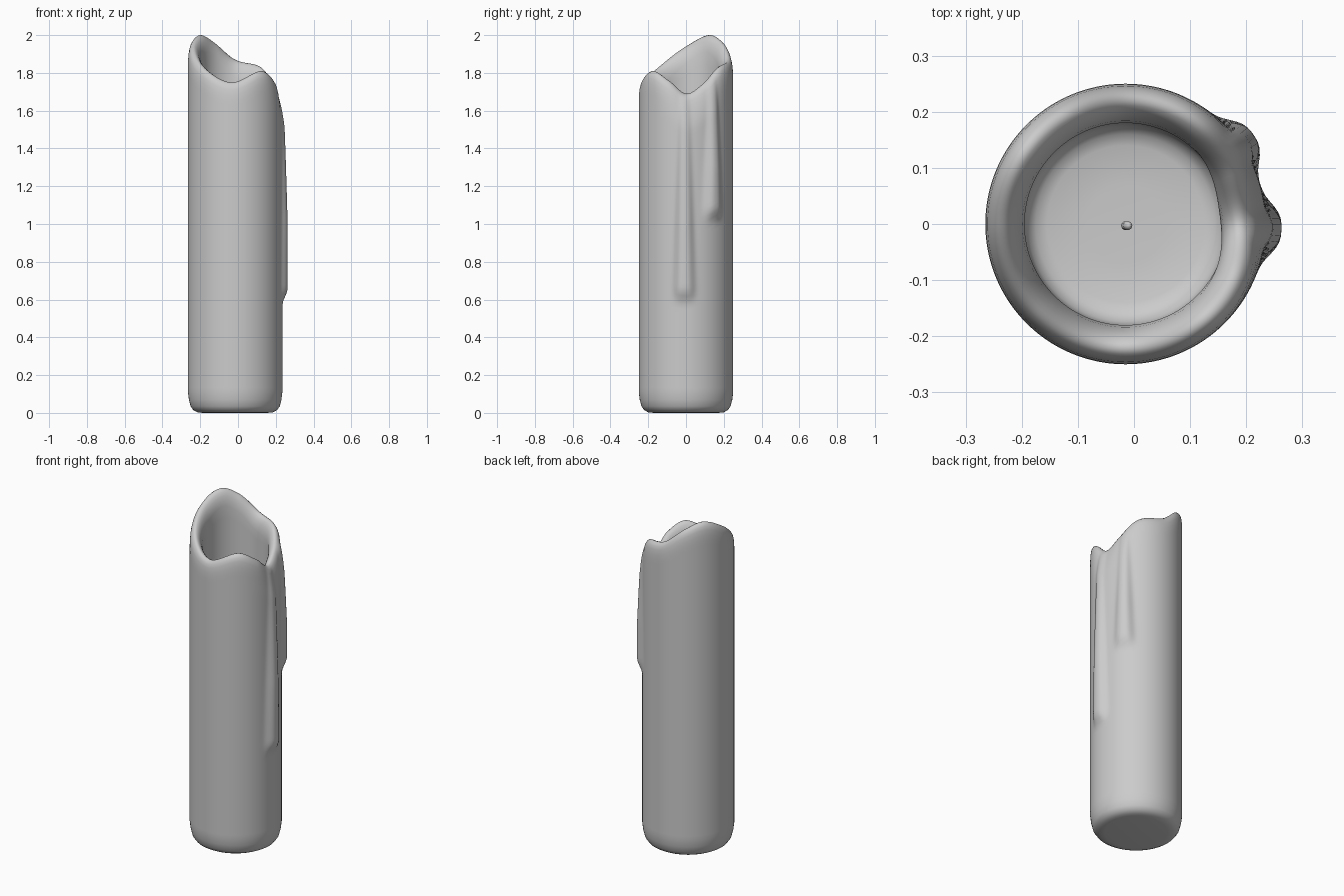
import bpy, bmesh
from math import sin, cos, pi, radians, degrees, exp

old = bpy.data.objects.get("Cube")
if old:
    bpy.data.objects.remove(old)

SEGS = 160
CX = -0.015          # body axis, shifted so the drips stay inside the bounds
R = 0.25
FLOOR = 1.5

# Wavy rim: (angle in degrees, height)
RIM = [(0, 1.69), (25, 1.74), (52, 1.83), (90, 1.87), (120, 1.96), (147, 2.0),
       (180, 1.94), (225, 1.82), (265, 1.75), (308, 1.81), (335, 1.76)]

# Wax drips: (angle, lower end, upper end)
DRIPS = [(-2, 0.57, 1.72), (35, 1.0, 1.78)]


def smooth(t):
    t = max(0.0, min(1.0, t))
    return t * t * (3 - 2 * t)


def rim_height(angle):
    """Periodic cubic through the rim points."""
    n = len(RIM)

    def pt(i):
        return RIM[i % n][0] + 360 * (i // n), RIM[i % n][1]

    def slope(i):
        (a, za), (b, zb) = pt(i - 1), pt(i + 1)
        return (zb - za) / (b - a)

    a = degrees(angle) % 360
    i = max(k for k in range(n) if RIM[k][0] <= a)
    (a0, z0), (a1, z1) = pt(i), pt(i + 1)
    d = a1 - a0
    t = (a - a0) / d
    return (z0 * (1 + 2 * t) * (1 - t) ** 2 + slope(i) * d * t * (1 - t) ** 2
            + z1 * t * t * (3 - 2 * t) - slope(i + 1) * d * t * t * (1 - t))


def drip_bulge(angle, z):
    total = 0.0
    for centre, low, high in DRIPS:
        t = (high - z) / (high - low)
        if 0 < t < 1:
            off = (angle - radians(centre) + pi) % (2 * pi) - pi
            width = 0.022 + 0.028 * t
            height = 0.028 * min(1, 1.6 * t) ** 0.7 * smooth((z - low) / 0.09)
            total += height * exp(-(abs(off) * R / width) ** 3)
    return total


def spout_dent(angle, z, rim):
    """Rim pulled inward above the drips."""
    off = (angle - radians(8) + pi) % (2 * pi) - pi
    return 0.02 * exp(-(off / 0.5) ** 2) * smooth((z - rim + 0.2) / 0.2)


def column(angle):
    """Points (radius, height) from the base, up the wall, over the rim to the floor."""
    rim = rim_height(angle)
    pts = [(0.17, 0.0), (0.2, 0.003), (0.222, 0.015), (0.236, 0.035), (0.245, 0.07), (R, 0.11)]
    steps = 64
    top = rim - 0.1
    for i in range(1, steps + 1):
        z = 0.11 + (top - 0.11) * i / steps
        pts.append((R + drip_bulge(angle, z), z))
    lip = [(0.249, 0.07), (0.246, 0.04), (0.241, 0.02), (0.232, 0.006), (0.222, 0),
           (0.211, 0.004), (0.2, 0.016), (0.191, 0.035), (0.184, 0.06), (0.18, 0.09)]
    for i, (r, drop) in enumerate(lip):
        z = rim - drop
        pts.append((r + (drip_bulge(angle, z) if i < 3 else 0), z))
    z0 = rim - 0.09
    for i in range(1, 6):
        pts.append((0.18, z0 + (FLOOR + 0.045 - z0) * i / 5))
    pts += [(0.174, FLOOR + 0.022), (0.16, FLOOR + 0.007), (0.14, FLOOR), (0.07, FLOOR - 0.004)]
    return [(r - (spout_dent(angle, z, rim) if r > 0.18 else 0), z) for r, z in pts]


def make_object(name, bm, mat):
    bmesh.ops.recalc_face_normals(bm, faces=bm.faces)
    mesh = bpy.data.meshes.new(name)
    bm.to_mesh(mesh)
    bm.free()
    mesh.materials.append(mat)
    for p in mesh.polygons:
        p.use_smooth = True
    obj = bpy.data.objects.new(name, mesh)
    bpy.context.collection.objects.link(obj)
    return obj


wax = bpy.data.materials.new("grey_wax")
wax.use_nodes = True
colour = (0.6, 0.6, 0.6, 1)
wax.diffuse_color = colour
wax.node_tree.nodes["Principled BSDF"].inputs["Base Color"].default_value = colour

# Candle body with drips and hollow top
bm = bmesh.new()
cols = []
for s in range(SEGS):
    a = 2 * pi * s / SEGS
    cols.append([bm.verts.new((CX + r * cos(a), r * sin(a), z)) for r, z in column(a)])
for s in range(SEGS):
    c, d = cols[s], cols[(s + 1) % SEGS]
    for j in range(len(c) - 1):
        bm.faces.new((c[j], d[j], d[j + 1], c[j + 1]))
bm.faces.new([c[0] for c in reversed(cols)])
bm.faces.new([c[-1] for c in cols])
make_object("candle_body", bm, wax)

# Short wick, slightly bent, standing on the hollow floor
bm = bmesh.new()
rings = []
for r, dx, z in [(0.008, 0, FLOOR - 0.02), (0.008, 0, FLOOR + 0.04),
                 (0.008, 0.004, FLOOR + 0.07), (0.004, 0.006, FLOOR + 0.08)]:
    rings.append([bm.verts.new((CX + dx + r * cos(k * pi / 5), r * sin(k * pi / 5) - 0.003, z))
                  for k in range(10)])
for a, b in zip(rings, rings[1:]):
    for k in range(10):
        n = (k + 1) % 10
        bm.faces.new((a[k], a[n], b[n], b[k]))
bm.faces.new(rings[0][::-1])
bm.faces.new(rings[-1])
make_object("wick", bm, wax)
